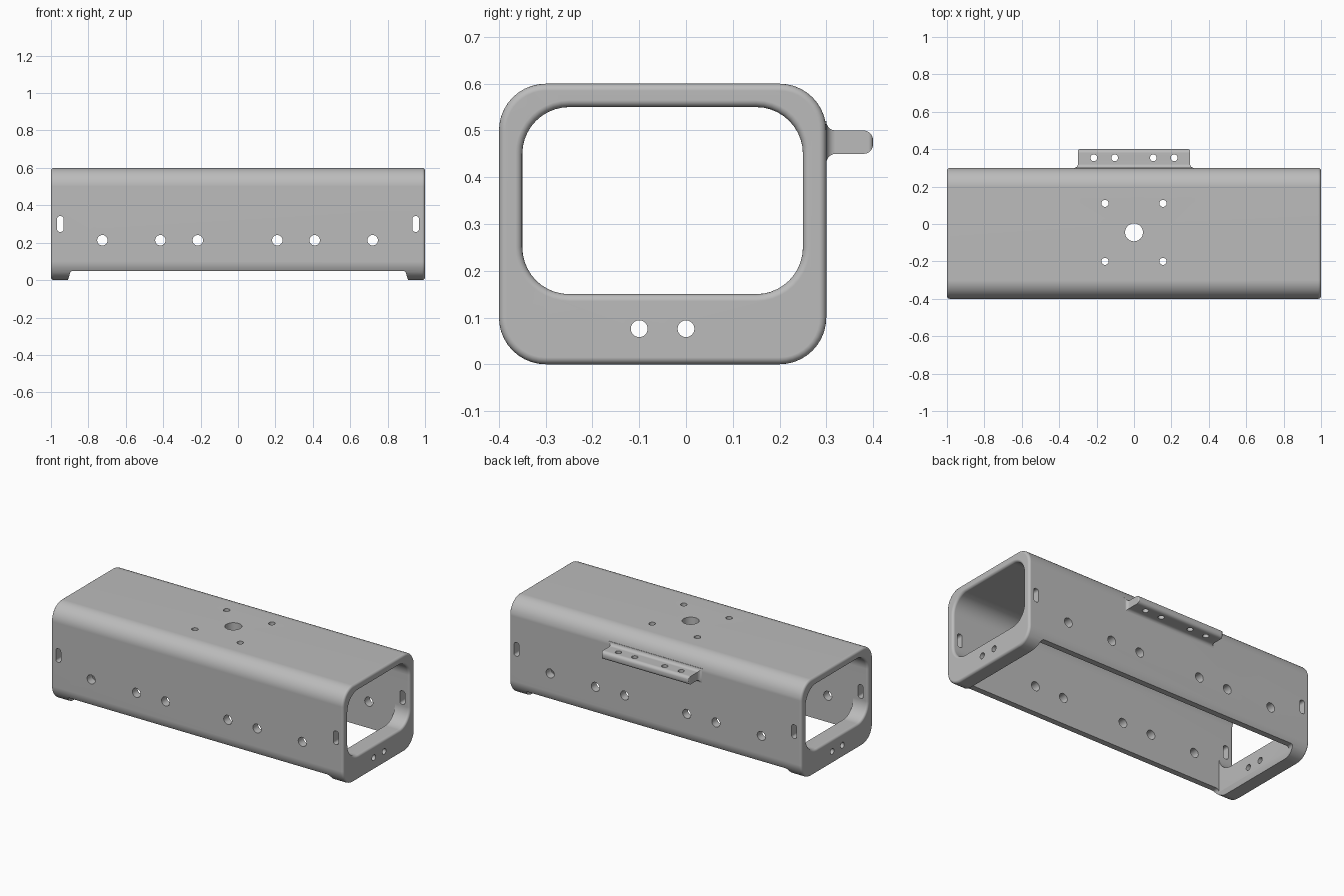
import bpy, bmesh, math

old = bpy.data.objects.get("Cube")
if old:
    bpy.data.objects.remove(old, do_unlink=True)

grey = bpy.data.materials.new("plain grey")
grey.use_nodes = True
grey.diffuse_color = (0.5, 0.5, 0.5, 1)
grey.node_tree.nodes["Principled BSDF"].inputs["Base Color"].default_value = (0.5, 0.5, 0.5, 1)

PLACE = {
    "x": lambda p, a, b: (p, a, b),
    "y": lambda p, a, b: (a, p, b),
    "z": lambda p, a, b: (a, b, p),
}


def arc(ca, cb, r, start, end, steps):
    """Points on an arc, angles in degrees."""
    angles = [math.radians(start + (end - start) * i / steps) for i in range(steps + 1)]
    return [(ca + r * math.cos(t), cb + r * math.sin(t)) for t in angles]


def rounded(a0, a1, b0, b1, r, steps=10):
    """Rounded rectangle outline."""
    return (arc(a1 - r, b1 - r, r, 0, 90, steps) + arc(a0 + r, b1 - r, r, 90, 180, steps)
            + arc(a0 + r, b0 + r, r, 180, 270, steps) + arc(a1 - r, b0 + r, r, 270, 360, steps))


def loft(name, axis, sections):
    """Closed solid through matching outlines placed along an axis."""
    bm = bmesh.new()
    rings = [[bm.verts.new(PLACE[axis](p, a, b)) for a, b in pts] for p, pts in sections]
    n = len(rings[0])
    for low, high in zip(rings, rings[1:]):
        for i in range(n):
            j = (i + 1) % n
            bm.faces.new((low[i], low[j], high[j], high[i]))
    bm.faces.new(rings[0])
    bm.faces.new(rings[-1])
    bmesh.ops.recalc_face_normals(bm, faces=bm.faces)
    mesh = bpy.data.meshes.new(name)
    bm.to_mesh(mesh)
    bm.free()
    mesh.materials.append(grey)
    obj = bpy.data.objects.new(name, mesh)
    bpy.context.collection.objects.link(obj)
    return obj


def prism(name, axis, pts, lo, hi):
    return loft(name, axis, [(lo, pts), (hi, pts)])


def combine(target, other, operation):
    """Apply a boolean and discard the helper."""
    other.hide_render = True
    mod = target.modifiers.new("boolean", "BOOLEAN")
    mod.operation = operation
    mod.solver = "EXACT"
    mod.object = other
    bpy.context.view_layer.objects.active = target
    bpy.ops.object.modifier_apply(modifier=mod.name)
    bpy.data.objects.remove(other, do_unlink=True)


def drill(target, axis, a, b, r, lo, hi):
    circle = arc(a, b, r, 0, 360, 24)[:-1]
    combine(target, prism("hole_cutter", axis, circle, lo, hi), "DIFFERENCE")


# Rounded end rims: position along x and inset of the outline
RIM = 0.015
half = [(1 - RIM + RIM * math.sin(t), RIM * (1 - math.cos(t)))
        for t in (k * math.pi / 8 for k in range(5))]
rims = [(-x, d) for x, d in reversed(half)] + half

# Outer shell
housing = loft("housing", "x", [
    (x, rounded(-0.4 + d, 0.3 - d, d, 0.6 - d, 0.1 - d)) for x, d in rims])

# Mounting tab: side profile crossed with plan profile, both filleted into the wall
side = ([(0.28, 0.43)] + arc(0.32, 0.43, 0.02, 180, 90, 5) + arc(0.38, 0.47, 0.02, -90, 0, 5)
        + arc(0.38, 0.48, 0.02, 0, 90, 5) + arc(0.32, 0.52, 0.02, 270, 180, 5) + [(0.28, 0.52)])
plan_half = [(0.32, 0.28)] + arc(0.32, 0.32, 0.02, 270, 180, 5) + arc(0.29, 0.39, 0.01, 0, 90, 4)
plan = plan_half + [(-x, y) for x, y in reversed(plan_half)]
tab = prism("mounting_tab", "x", side, -0.4, 0.4)
combine(tab, prism("tab_plan", "z", plan, 0.4, 0.55), "INTERSECT")
combine(housing, tab, "UNION")

# Bore through the tube, flared at both rims
ends = [(-1.1, RIM)] + rims + [(1.1, RIM)]
bore = loft("bore_cutter", "x", [
    (x, rounded(-0.35 - d, 0.25 + d, 0.15 - d, 0.55 + d, 0.1 + d)) for x, d in ends])
combine(housing, bore, "DIFFERENCE")

# Open underside between the two end bars
floor = [(-0.35, -0.1), (0.25, -0.1), (0.25, 0.3), (-0.35, 0.3)]
combine(housing, prism("floor_cutter", "x", floor, -0.9, 0.9), "DIFFERENCE")

# Shallow notch along the lower long edges
notch_half = [(0.91, -0.1), (0.91, 0)] + arc(0.88, 0.03, 0.02, 0, 90, 5)
notch = notch_half + [(-x, z) for x, z in reversed(notch_half)]
combine(housing, prism("notch_cutter", "y", notch, -0.5, 0.5), "DIFFERENCE")

# Holes and slots through the long walls
for x in (-0.725, -0.415, -0.215, 0.21, 0.41, 0.72):
    drill(housing, "y", x, 0.213, 0.028, -0.5, 0.35)
for x in (-0.95, 0.95):
    slot = rounded(x - 0.017, x + 0.017, 0.258, 0.342, 0.014, 5)
    combine(housing, prism("slot_cutter", "y", slot, -0.5, 0.35), "DIFFERENCE")

# Roof holes: one large, four small around it
drill(housing, "z", 0, -0.045, 0.048, 0.5, 0.7)
for x in (-0.155, 0.155):
    for y in (-0.2, 0.11):
        drill(housing, "z", x, y, 0.019, 0.5, 0.7)

# Tab holes
for x in (-0.215, -0.103, 0.103, 0.215):
    drill(housing, "z", x, 0.354, 0.018, 0.4, 0.55)

# End bar holes
for y in (-0.1, 0):
    drill(housing, "x", y, 0.076, 0.018, -1.1, 1.1)

# Smooth rounded areas, keep machined edges crisp and flats flat
bpy.ops.object.select_all(action="DESELECT")
housing.select_set(True)
bpy.context.view_layer.objects.active = housing
bpy.ops.object.shade_smooth_by_angle(angle=math.radians(35))
weighted = housing.modifiers.new("flat normals", "WEIGHTED_NORMAL")
weighted.keep_sharp = True
